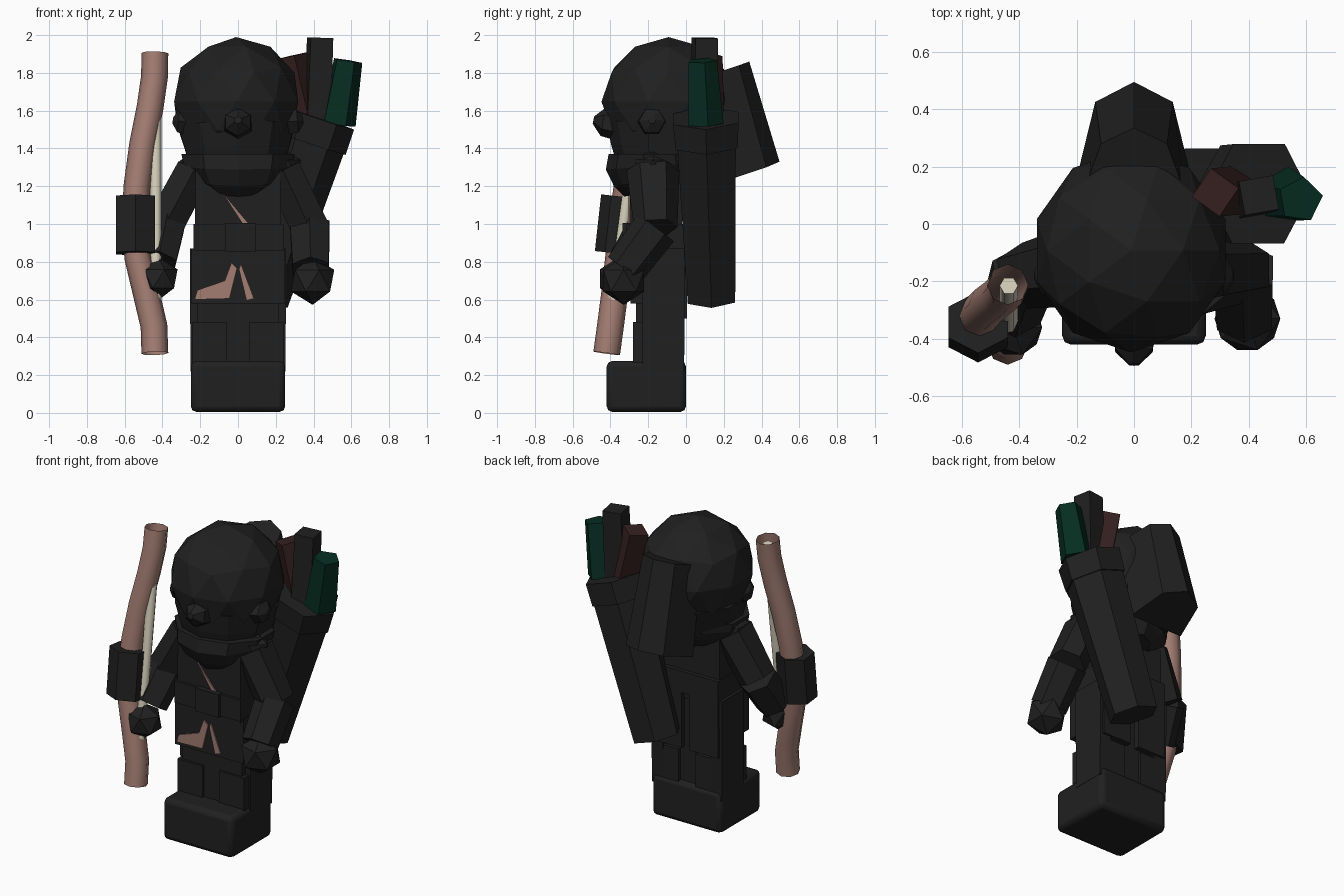
import bpy, bmesh, math
from mathutils import Vector, Matrix

if "Cube" in bpy.data.objects:
    bpy.data.objects.remove(bpy.data.objects["Cube"])


def mat(name, col):
    m = bpy.data.materials.new(name)
    m.diffuse_color = (*col, 1)
    m.use_nodes = True
    m.node_tree.nodes["Principled BSDF"].inputs["Base Color"].default_value = m.diffuse_color
    return m


BLACK = mat("charcoal", (0.0145, 0.0145, 0.0145))
GREEN = mat("dark_green", (0.002, 0.026, 0.0155))
RED = mat("dark_maroon", (0.036, 0.0145, 0.0145))
TAN = mat("dusty_tan", (0.365, 0.205, 0.17))
IVORY = mat("ivory", (0.68, 0.64, 0.50))


def finish(name, bm, material, bevel=0, smooth=None):
    bmesh.ops.recalc_face_normals(bm, faces=bm.faces)
    me = bpy.data.meshes.new(name)
    bm.to_mesh(me)
    bm.free()
    me.materials.append(material)
    ob = bpy.data.objects.new(name, me)
    bpy.context.collection.objects.link(ob)
    if bevel:
        b = ob.modifiers.new("bevel", 'BEVEL')
        b.width, b.segments = bevel, 2
    if smooth:
        bpy.ops.object.select_all(action='DESELECT')
        ob.select_set(True)
        bpy.context.view_layer.objects.active = ob
        bpy.ops.object.shade_smooth_by_angle(angle=math.radians(smooth))
    return ob


def loft(name, rings, material, caps=True, **kw):
    """Skin a list of rings with equal point counts and cap both ends."""
    bm = bmesh.new()
    vs = [[bm.verts.new(p) for p in r] for r in rings]
    n = len(vs[0])
    for a, b in zip(vs, vs[1:]):
        for i in range(n):
            j = (i + 1) % n
            bm.faces.new((a[i], a[j], b[j], b[i]))
    if caps:
        bm.faces.new(vs[0])
        bm.faces.new(vs[-1])
    return finish(name, bm, material, **kw)


def rod(name, path, radii, sides, material, roll=0, **kw):
    """Loft polygons along a path; each radius is a number or an (x, y) pair."""
    path = [Vector(p) for p in path]
    rings = []
    for k, p in enumerate(path):
        d = (path[min(k + 1, len(path) - 1)] - path[max(k - 1, 0)]).normalized()
        yv = Vector((0, 1, 0))
        yv = (yv - d * yv.dot(d)).normalized()
        xv = yv.cross(d)
        r = radii[k] if isinstance(radii, list) else radii
        rx, ry = r if isinstance(r, tuple) else (r, r)
        angs = [math.radians(roll) + math.tau * i / sides for i in range(sides)]
        rings.append([p + xv * rx * math.cos(a) + yv * ry * math.sin(a) for a in angs])
    return loft(name, rings, material, **kw)


def block(name, lo, hi, material, taper=1.0, **kw):
    """Box between two corners; taper scales the top in x and y."""
    cx, cy = (lo[0] + hi[0]) / 2, (lo[1] + hi[1]) / 2
    base = [(lo[0], lo[1]), (hi[0], lo[1]), (hi[0], hi[1]), (lo[0], hi[1])]
    bot = [(x, y, lo[2]) for x, y in base]
    top = [(cx + (x - cx) * taper, cy + (y - cy) * taper, hi[2]) for x, y in base]
    return loft(name, [bot, top], material, **kw)


def ball(name, c, r, sub=2, scale=(1, 1, 1)):
    bm = bmesh.new()
    m = Matrix.Translation(c) @ Matrix.Diagonal((*scale, 1))
    bmesh.ops.create_icosphere(bm, subdivisions=sub, radius=r, matrix=m)
    return finish(name, bm, BLACK)


def plate(name, pts, y):
    """Thin painted patch facing the front."""
    return loft(name, [[(x, y, z) for x, z in pts],
                       [(x, y + 0.008, z) for x, z in pts]], TAN)


# Boots share one rounded block; trousers above it
block("boots", (-0.25, -0.42, 0.005), (0.25, 0.0, 0.275), BLACK, bevel=0.03, smooth=40)
block("trousers", (-0.215, -0.265, 0.2), (0.215, -0.03, 0.9), BLACK)

# Shin wraps and tunic flaps
for s, side in ((-1, "right"), (1, "left")):
    def sx(a, b):
        return min(s * a, s * b), max(s * a, s * b)

    a, b = sx(0.06, 0.24)
    block(side + "_shin_wrap", (a, -0.28, 0.25), (b, -0.01, 0.48), BLACK)
    a, b = sx(0.17, 0.252)
    block(side + "_side_flap", (a, -0.23, 0.22), (b, -0.01, 0.87), BLACK, taper=1.05)
    a, b = sx(0.0, 0.245)
    block(side + "_front_flap", (a, -0.295, 0.58), (b, -0.2, 0.87), BLACK)
    a, b = sx(0.03, 0.235)
    block(side + "_back_flap", (a, -0.1, 0.5), (b, 0.005, 0.87), BLACK)

# Torso and belt
block("torso", (-0.23, -0.30, 0.82), (0.23, -0.02, 1.34), BLACK, taper=0.97)
block("belt", (-0.235, -0.315, 0.86), (0.24, 0.005, 1.0), BLACK)
block("belt_buckle", (-0.07, -0.335, 0.855), (0.095, -0.29, 1.005), BLACK)

# Strap sliver and sash tails on the front
plate("strap_patch", [(-0.085, 1.17), (0.058, 1.0), (0.025, 1.0)], -0.308)
plate("sash_tail_wide", [(-0.23, 0.60), (-0.215, 0.65), (-0.07, 0.70), (-0.035, 0.795),
                         (-0.005, 0.765), (-0.045, 0.605)], -0.303)
plate("sash_tail_thin", [(0.005, 0.76), (0.015, 0.79), (0.085, 0.605), (0.045, 0.595)], -0.303)

# Hood: ball head, lower hood, collar, nose and ears
ball("head", (-0.01, -0.092, 1.648), 0.345, scale=(1, 1.03, 0.99))
rod("lower_hood", [(-0.005, -0.11, 1.30), (-0.005, -0.11, 1.40), (-0.008, -0.1, 1.52)],
    [(0.26, 0.25), (0.29, 0.285), (0.325, 0.325)], 10, BLACK, roll=18)
rod("collar", [(0, -0.12, 1.18), (0, -0.13, 1.24), (0, -0.14, 1.31), (0, -0.14, 1.37)],
    [(0.15, 0.21), (0.25, 0.255), (0.30, 0.285), (0.315, 0.27)], 10, BLACK, roll=18)
rod("nose", [(0, -0.37, 1.53), (0, -0.44, 1.54), (0, -0.49, 1.55)],
    [0.085, 0.075, 0.02], 6, BLACK, roll=30)
for s, side in ((-1, "right"), (1, "left")):
    rod(side + "_ear", [(s * 0.24, -0.18, 1.54), (s * 0.315, -0.18, 1.545), (s * 0.345, -0.18, 1.55)],
        [0.08, 0.07, 0.02], 6, BLACK, roll=30)


# Hanging hood tip at the back, with a ridge down its middle
def tip(ridge, edge, base):
    return [(0, *ridge), (edge[0], *edge[1:]), (base[0], *base[1:]),
            (-base[0], *base[1:]), (-edge[0], *edge[1:])]


loft("hood_tip", [tip((0.495, 1.33), (0.135, 0.425, 1.30), (0.19, 0.20, 1.225)),
                  tip((0.335, 1.86), (0.115, 0.28, 1.84), (0.18, 0.10, 1.78))], BLACK)

# Arms: sleeve, cuff and hand
ARMS = {"left": ((0.235, -0.175, 1.29), (0.38, -0.16, 0.98), (0.385, -0.325, 0.76), (0.395, -0.33, 0.70)),
        "right": ((-0.235, -0.15, 1.28), (-0.385, -0.18, 1.0), (-0.425, -0.30, 0.80), (-0.42, -0.36, 0.71))}
for side, (sh, el, wr, hd) in ARMS.items():
    rod(side + "_sleeve", [sh, el], [(0.11, 0.14), (0.115, 0.115)], 6, BLACK, roll=30)
    rod(side + "_forearm", [el, wr], [0.12, 0.11], 6, BLACK, roll=30)
    ball(side + "_hand", hd, 0.128 if side == "left" else 0.112, 1)
    ball(side + "_shoulder", sh, 0.11, 1)

# Quiver leaning across the back, with a wider rim
low, high = Vector((0.115, 0.135, 0.605)), Vector((0.434, 0.105, 1.56))
rod("quiver", [low, low.lerp(high, 0.9)], [(0.155, 0.145), (0.18, 0.18)], 6, BLACK)
rod("quiver_rim", [low.lerp(high, 0.86), high], [(0.19, 0.19), (0.19, 0.2)], 6, BLACK)

# Rolls standing in the quiver
rod("maroon_roll", [(0.385, 0.12, 1.45), (0.283, 0.11, 1.89)], 0.085, 4, RED, roll=10)
rod("black_roll", [(0.415, 0.09, 1.45), (0.435, 0.10, 1.985)], [0.09, 0.085], 4, BLACK, roll=55)
rod("green_roll", [(0.525, 0.10, 1.53), (0.58, 0.085, 1.865)], [0.1, 0.08], 5, GREEN, roll=10)

# Bow: curved open stave leaning forward, string and grip
STAVE = [(-0.44, -0.21, 1.905), (-0.442, -0.226, 1.78), (-0.465, -0.25, 1.62), (-0.505, -0.28, 1.42),
         (-0.535, -0.312, 1.2), (-0.545, -0.337, 1.0), (-0.53, -0.357, 0.82), (-0.485, -0.378, 0.63),
         (-0.445, -0.40, 0.46), (-0.44, -0.42, 0.315)]
rod("bow_stave", STAVE, 0.071, 8, TAN, caps=False, smooth=50)
rod("bow_string", [(-0.436, -0.215, 1.87), (-0.436, -0.42, 0.33)], 0.032, 6, IVORY, smooth=70)
rod("bow_grip", [(-0.543, -0.342, 1.145), (-0.543, -0.375, 0.845)], (0.12, 0.108), 6, BLACK, roll=30)
